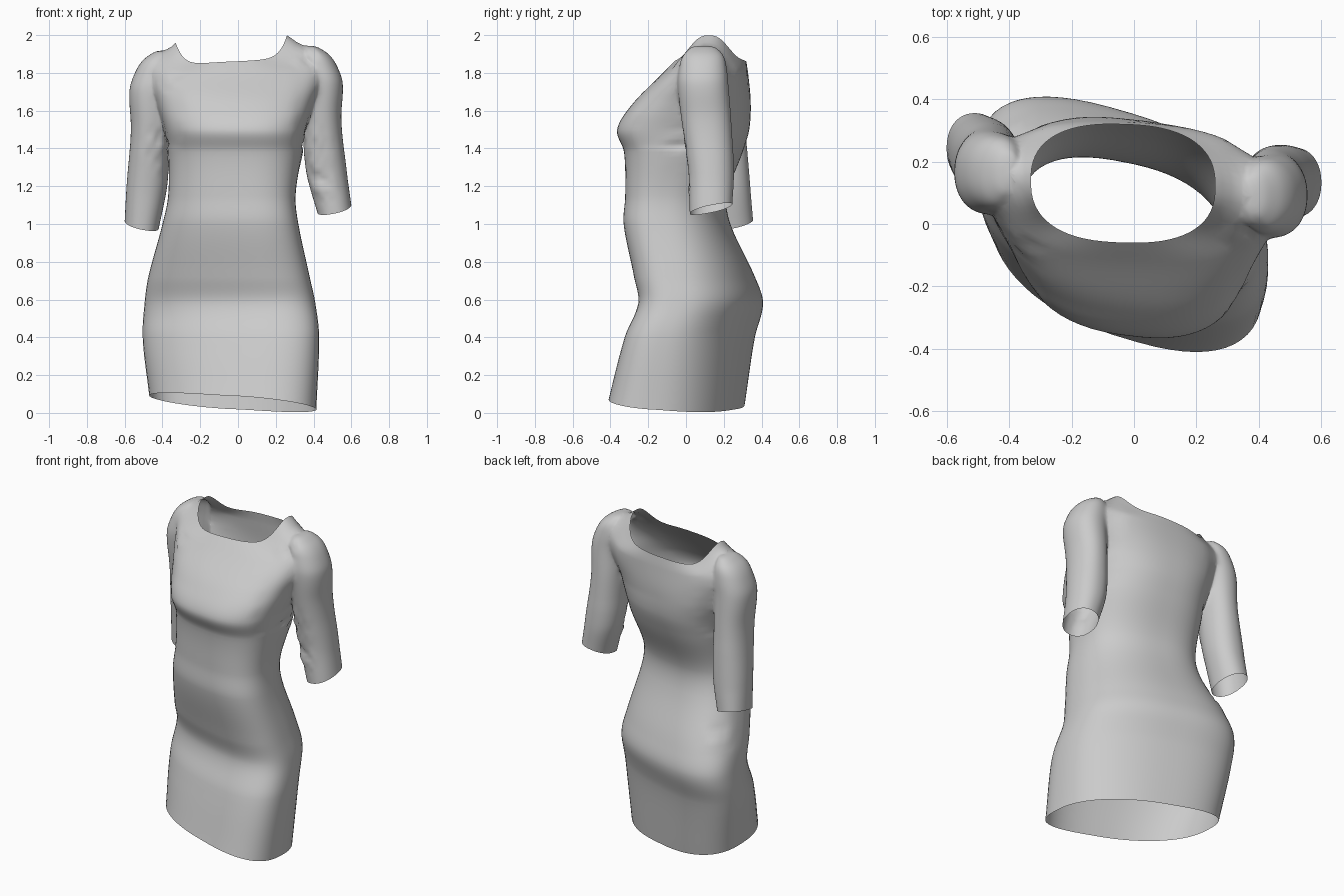
import bpy, bmesh
from math import cos, sin, pi, copysign
from mathutils import Vector, noise

if "Cube" in bpy.data.objects:
    bpy.data.objects.remove(bpy.data.objects["Cube"])

SIDES, STEPS = 64, 8
skin, cap_mat = bpy.data.materials.new("cloth"), bpy.data.materials.new("opening")


def ramp(z, lo, hi):
    return min(max((z - lo) / (hi - lo), 0), 1)


def spline(rows):
    """Smoothly resample section rows (Catmull-Rom with uneven spacing in z)."""
    def slope(i, k):
        a, b = rows[max(i - 1, 0)], rows[min(i + 1, len(rows) - 1)]
        return (b[k] - a[k]) / (b[0] - a[0])
    out = []
    for i, (p, q) in enumerate(zip(rows, rows[1:])):
        d = q[0] - p[0]
        for n in range(STEPS):
            t = n / STEPS
            w = t * t * (3 - 2 * t)
            out.append([p[0] + d * t] + [
                p[k] + (q[k] - p[k]) * w
                + d * t * (1 - t) * ((1 - t) * slope(i, k) - t * slope(i + 1, k))
                for k in range(1, len(p))])
    return out + [list(rows[-1])]


def loft(name, rows, power, shear_at, tilt, open_top):
    """Closed solid through sections; faces over openings get material 1."""
    bm = bmesh.new()
    rings = []
    m = 2 / (2 - power)
    for z, x0, x1, y0, y1 in spline(rows):
        cx, cy, a, h = (x0 + x1) / 2, (y0 + y1) / 2, (x1 - x0) / 2, (y1 - y0) / 2
        shear = shear_at(z)
        b = max(h ** m - abs(shear * a) ** m, 1e-4) ** (1 / m)
        ring = []
        for i in range(SIDES):
            t = 2 * pi * (i + 0.5) / SIDES
            c, s = cos(t), sin(t)
            dx = a * copysign(abs(c) ** power, c)
            dy = b * copysign(abs(s) ** power, s) + shear * dx
            ring.append(bm.verts.new((cx + dx, cy + dy, z + tilt(z, c, s))))
        rings.append(ring)
    for r, q in zip(rings, rings[1:]):
        for i in range(SIDES):
            j = (i + 1) % SIDES
            bm.faces.new((r[i], r[j], q[j], q[i]))
    for ring, is_open in ((rings[0], True), (rings[-1], open_top)):
        mid = bm.verts.new(sum((v.co for v in ring), Vector()) / SIDES)
        for i in range(SIDES):
            f = bm.faces.new((ring[i], ring[(i + 1) % SIDES], mid))
            f.material_index = int(is_open)
    bmesh.ops.recalc_face_normals(bm, faces=bm.faces)
    me = bpy.data.meshes.new(name)
    bm.to_mesh(me)
    bm.free()
    me.materials.append(skin)
    me.materials.append(cap_mat)
    ob = bpy.data.objects.new(name, me)
    bpy.context.collection.objects.link(ob)
    return ob


# Body sections: z, x min, x max, y min, y max
body = [
    (.055, -.47, .415, -.41, .31),
    (.40, -.505, .43, -.325, .365),
    (.58, -.495, .41, -.253, .408),
    (.72, -.475, .38, -.275, .365),
    (1.0, -.40, .32, -.33, .235),
    (1.15, -.37, .305, -.322, .217),
    (1.38, -.37, .34, -.328, .30),
    (1.5, -.39, .36, -.365, .335),
    (1.64, -.43, .40, -.28, .343),
    (1.79, -.455, .435, -.13, .33),
    (1.86, -.33, .26, -.06, .32),
]


def body_shear(z):
    # hips are turned further than the shoulders
    return -.30 + .18 * ramp(z, .5, 1.5) + .09 * ramp(z, 1.6, 1.86)


def body_tilt(z, c, s):
    # slanted hem, raised neckline corners
    hem, neck = 1 - ramp(z, 0.055, .35), ramp(z, 1.7, 1.86)
    return hem * (-.037 * c - .035 * s) + neck * (.02 * c + .12 * abs(c) ** 6)


# One sleeve profile; the right sleeve is its mirror, shorter and further forward
left = [
    (.995, -.60, -.42, .13, .355),
    (1.2, -.59, -.375, .10, .34),
    (1.5, -.567, -.36, .05, .315),
    (1.7, -.577, -.35, .03, .30),
    (1.8, -.547, -.34, .04, .29),
    (1.87, -.502, -.35, .06, .27),
    (1.92, -.43, -.37, .11, .22),
]
right = []
for z, x0, x1, y0, y1 in left:
    up = ramp(z, 1, 1.3)
    dx, dy = .02 * up, -.11 + .035 * up
    right.append((1.08 + (z - .995) * .935, -x1 - dx, -x0 - dx, y0 + dy, y1 + dy))


def sleeve_tilt(side, cuff):
    return lambda z, c, s: (1 - ramp(z, cuff, cuff + .15)) * (.02 * side * c + .025 * s)


dress = loft("dress", body, .8, body_shear, body_tilt, True)

# Merge both sleeves into the body
bpy.context.view_layer.objects.active = dress
dress.select_set(True)
for name, rows, side in (("left_sleeve", left, -1), ("right_sleeve", right, 1)):
    sleeve = loft(name, rows, .92, lambda z: 0, sleeve_tilt(side, rows[0][0]), False)
    mod = dress.modifiers.new("join", 'BOOLEAN')
    mod.operation, mod.solver, mod.object = 'UNION', 'EXACT', sleeve
    bpy.ops.object.modifier_apply(modifier=mod.name)
    bpy.data.objects.remove(sleeve)

# Open hem, neck and cuffs, then blend the sleeve seams
bm = bmesh.new()
bm.from_mesh(dress.data)
bmesh.ops.delete(bm, geom=[f for f in bm.faces if f.material_index == 1], context='FACES')
bmesh.ops.remove_doubles(bm, verts=bm.verts, dist=.003)
bmesh.ops.triangulate(bm, faces=[f for f in bm.faces if len(f.verts) > 4])
seam = [v for v in bm.verts if abs(v.co.x) > .3 and v.co.z > 1.4 and not v.is_boundary]
for _ in range(8):
    bmesh.ops.smooth_vert(bm, verts=seam, factor=.5, use_axis_x=True, use_axis_y=True, use_axis_z=True)

# Crumpled folds at shoulders, inner sleeves and waist: centre and radius
folds = [((-.37, -.08, 1.77), .09), ((.35, -.02, 1.88), .09), ((.38, 0, 1.4), .15),
         ((.42, .02, 1.2), .12), ((-.4, .05, 1.4), .14), ((-.4, .25, .8), .12)]
bm.normal_update()
for v in bm.verts:
    if v.is_boundary:
        continue
    p = v.co
    mask = sum(max(0, 1 - (p - Vector(c)).length / r) for c, r in folds)
    p += v.normal * .022 * mask * noise.noise(Vector((p.x * 14, p.y * 14, p.z * 28 + p.x * 20)))
bm.to_mesh(dress.data)
bm.free()
dress.data.materials.clear()
bpy.ops.object.shade_smooth_by_angle(angle=1.0)
